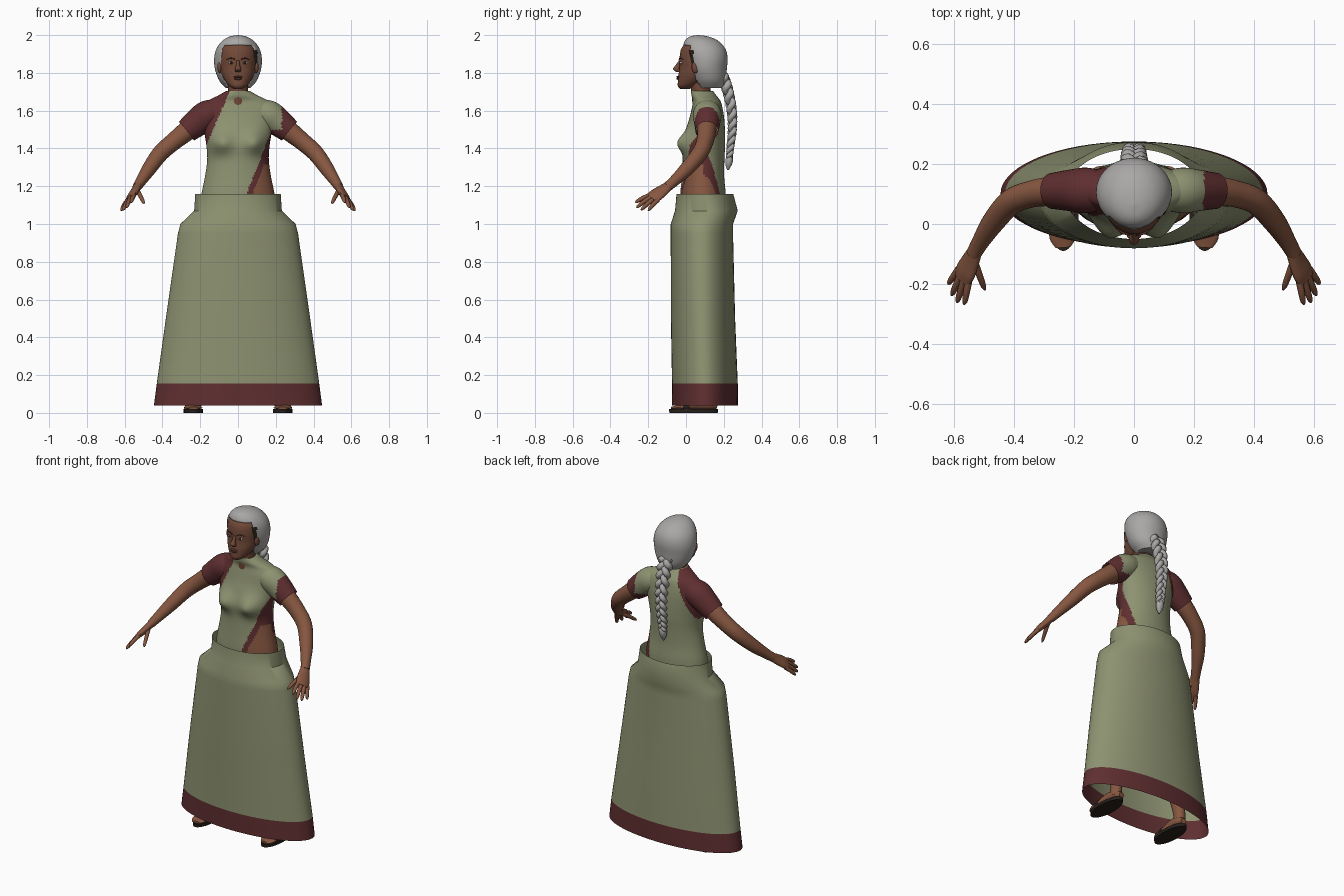
import bpy, bmesh, math
from mathutils import Vector

cube = bpy.data.objects.get("Cube")
if cube:
    bpy.data.objects.remove(cube, do_unlink=True)


def material(name, r, g, b):
    m = bpy.data.materials.new(name)
    m.use_nodes = True
    m.diffuse_color = (r, g, b, 1)
    bsdf = next(n for n in m.node_tree.nodes if n.type == "BSDF_PRINCIPLED")
    bsdf.inputs["Base Color"].default_value = (r, g, b, 1)
    bsdf.inputs["Roughness"].default_value = 0.8
    return m


GREEN = material("sage_cloth", .27, .29, .165)
MAROON = material("maroon_cloth", .115, .028, .03)
SKIN = material("brown_skin", .24, .095, .052)
FACE = material("face_skin", .17, .068, .04)
LIP = material("lip_brown", .11, .038, .028)
HAIR = material("grey_hair", .4, .39, .38)
DARK = material("near_black", .02, .014, .011)
WHITE = material("eye_white", .5, .46, .42)

X, Y, Z = Vector((1, 0, 0)), Vector((0, 1, 0)), Vector((0, 0, 1))


def spline(points, steps):
    """Catmull-Rom interpolation of tuples of any length."""
    pts = [points[0], *points, points[-1]]
    out = []
    for a, b, c, d in zip(pts, pts[1:], pts[2:], pts[3:]):
        for i in range(steps):
            t = i / steps
            out.append(tuple(q + t / 2 * (r - p + t * (2 * p - 5 * q + 4 * r - s + t * (3 * (q - r) + s - p)))
                             for p, q, r, s in zip(a, b, c, d)))
    return out + [points[-1]]


def loft(name, sections, mats, steps=1, n=24, side=X, axis=None, caps=True, paint=None, shape=None, cut=None):
    """Skin elliptical sections (x, y, z, radius along side, other radius)."""
    secs = spline(sections, steps) if steps > 1 else sections
    centers = [Vector(s[:3]) for s in secs]
    bm = bmesh.new()
    rings = []
    for i, s in enumerate(secs):
        t = axis or (centers[min(i + 1, len(secs) - 1)] - centers[max(i - 1, 0)]).normalized()
        u = (side - t * side.dot(t)).normalized()
        v = t.cross(u)
        angles = [math.tau * k / n for k in range(n)]
        pts = [centers[i] + u * s[3] * math.cos(a) + v * s[4] * math.sin(a) for a in angles]
        rings.append([bm.verts.new(shape(p) if shape else p) for p in pts])
    for lo, hi in zip(rings, rings[1:]):
        for k in range(n):
            bm.faces.new((lo[k], lo[k - 1], hi[k - 1], hi[k]))
    if caps:
        bm.faces.new(rings[0])
        bm.faces.new(rings[-1])
    bmesh.ops.recalc_face_normals(bm, faces=bm.faces)
    if cut:
        doomed = [f for f in bm.faces if cut(f.calc_center_median())]
        bmesh.ops.delete(bm, geom=doomed, context="FACES")
    if paint:
        for f in bm.faces:
            f.material_index = paint(f.calc_center_median())
    me = bpy.data.meshes.new(name)
    bm.to_mesh(me)
    bm.free()
    for m in mats:
        me.materials.append(m)
    ob = bpy.data.objects.new(name, me)
    bpy.context.collection.objects.link(ob)
    return ob


def blob(name, center, size, mat):
    """Ellipsoid from stacked sections."""
    x, y, z = center
    rows = [math.pi * (i + .04) / 8.08 for i in range(9)]
    return loft(name, [(x, y, z - size[2] * math.cos(a), size[0] * math.sin(a), size[1] * math.sin(a))
                       for a in rows], [mat], n=16, axis=Z)


# Skirt: open shell with a maroon hem
loft("skirt", [(0, .1, .04, .445, .175), (0, .1, .155, .43, .174), (0, .09, .5, .382, .17),
               (0, .084, .95, .318, .165), (0, .084, 1, .305, .165),
               (0, .108, 1.07, .232, .166), (0, .1, 1.16, .226, .15)],
     [GREEN, MAROON], n=72, axis=Z, caps=False, paint=lambda c: int(c.z < .155))


# Torso: draped cloth, blouse and bare waist coloured by region
def bust(p):
    if p.y < .09:
        for x in (-.09, .09):
            r = ((p.x - x) / .06) ** 2 + ((p.z - 1.43) / .055) ** 2
            p.y -= .045 * math.exp(-r)
    return p


def drape(c):
    front = c.y < .09
    edge = .05 + (c.z - 1.17) * .39 if front else .13 + (c.z - 1.17) * .15
    if c.x > edge and c.z < 1.57:
        return 2 if c.z < 1.32 and c.x > edge + .03 else 1
    if c.x < -.05 - (1.69 - c.z) * .43 and c.z > 1.41:
        return 1
    return 0


loft("torso", [(0, .09, 1.08, .2, .12), (0, .09, 1.16, .193, .12), (0, .09, 1.25, .175, .112),
               (0, .093, 1.34, .163, .11), (0, .095, 1.42, .168, .112), (0, .103, 1.5, .182, .103),
               (0, .11, 1.56, .198, .092), (0, .112, 1.61, .205, .082), (0, .11, 1.65, .165, .073),
               (0, .095, 1.68, .105, .066), (0, .085, 1.705, .062, .058)],
     [GREEN, MAROON, SKIN], steps=7, n=128, axis=Z, paint=drape, shape=bust)

# Neck and head
loft("neck", [(0, .09, 1.62, .06, .055), (0, .08, 1.7, .054, .052), (0, .065, 1.79, .056, .055)],
     [FACE], steps=4, axis=Z)
loft("head", [(0, -.005, 1.715, .022, .025), (0, .005, 1.73, .045, .048), (0, .025, 1.755, .066, .068),
              (0, .045, 1.79, .084, .085), (0, .06, 1.83, .093, .094), (0, .068, 1.88, .098, .102),
              (0, .08, 1.93, .095, .104), (0, .08, 1.97, .06, .07)],
     [FACE], steps=4, n=40, axis=Z)
loft("nose", [(0, -.03, 1.865, .008, .008), (0, -.043, 1.84, .01, .013),
              (0, -.051, 1.82, .017, .018), (0, -.04, 1.806, .014, .014)],
     [FACE], steps=4, n=16, axis=Z)
blob("upper_lip", (0, -.041, 1.779, ), (.024, .01, .006), LIP)
blob("lower_lip", (0, -.039, 1.769), (.02, .011, .007), LIP)

for s, label in ((1, "left"), (-1, "right")):
    blob(label + "_eye", (s * .036, -.024, 1.853), (.015, .009, .007), WHITE)
    blob(label + "_iris", (s * .036, -.029, 1.853), (.007, .006, .007), DARK)
    loft(label + "_eyebrow", [(s * .016, -.036, 1.872, .003, .003), (s * .038, -.029, 1.878, .003, .004),
                              (s * .06, -.014, 1.87, .002, .002)], [LIP], steps=4, n=8, side=Z)
    blob(label + "_ear", (s * .097, .05, 1.83), (.012, .02, .032), FACE)


# Hair cap with an opening for the face and a dark temple patch
def opening(c):
    return (c.z < 1.95 and c.y < .02) or (c.z < 1.8 and c.y < .02 + (1.8 - c.z) * .8)


hair = loft("hair_cap", [(0, .125, 1.72, .065, .07), (0, .12, 1.76, .1, .09), (0, .11, 1.82, .122, .106),
                         (0, .105, 1.88, .126, .115), (0, .095, 1.93, .113, .112), (0, .082, 1.97, .083, .088),
                         (0, .07, 1.992, .045, .05), (0, .065, 2, .004, .004)],
            [HAIR, DARK], steps=5, n=72, axis=Z, cut=opening,
            paint=lambda c: int(c.x > 0 and c.y < .04 and 1.83 < c.z < 1.92))
thick = hair.modifiers.new("thickness", "SOLIDIFY")
thick.thickness = .025
thick.offset = -1

# Braid: three interwoven tapering strands and a loose end
path = spline([(0, .19, 1.79), (0, .22, 1.71), (0, .242, 1.6), (0, .245, 1.5),
               (0, .235, 1.41), (0, .23, 1.35)], 16)
for k in range(3):
    strand = []
    for i, (x, y, z) in enumerate(path):
        f = i / (len(path) - 1)
        a = math.tau * (3.5 * f + k / 3)
        w = 1 - .5 * f
        strand.append((x + .03 * w * math.sin(a), y + .015 * w * math.sin(2 * a), z, .021 * w, .021 * w))
    loft("braid_strand", strand, [HAIR], n=10)
loft("braid_end", [(0, .23, 1.37, .012, .012), (0, .23, 1.345, .023, .02),
                   (0, .225, 1.315, .02, .017), (0, .222, 1.285, .004, .004)], [HAIR], steps=4, n=12)

# Limbs, built once per side
for s, label in ((1, "left"), (-1, "right")):
    def flip(rows):
        return [(s * r[0], *r[1:]) for r in rows]

    loft(label + "_sleeve", flip([(.12, .112, 1.59, .07, .07), (.165, .112, 1.575, .076, .078),
                                  (.215, .112, 1.538, .069, .074), (.272, .11, 1.492, .06, .064)]),
         [GREEN, MAROON], steps=6, n=36, side=Y, caps=False,
         paint=lambda c: int(c.x < .232 - max(0, 1.56 - c.z) * .5 if c.x < 0
                             else c.x > .232 or c.z < 1.5))
    loft(label + "_arm", flip([(.19, .112, 1.555, .05, .055), (.265, .11, 1.497, .05, .053),
                               (.34, .1, 1.437, .045, .047), (.41, .073, 1.375, .043, .044),
                               (.47, .005, 1.293, .038, .038), (.512, -.06, 1.23, .029, .029),
                               (.535, -.1, 1.195, .027, .024)]), [SKIN], steps=5, side=Y)

    # Hand spreads from the index to the little finger
    spread = Vector((s * .5, .75, -.4))
    loft(label + "_palm", flip([(.53, -.09, 1.203, .026, .022), (.545, -.125, 1.177, .036, .02),
                                (.562, -.16, 1.152, .042, .018), (.574, -.185, 1.135, .036, .012)]),
         [SKIN], steps=4, n=20, side=spread)
    fingers = {"index": ((.553, -.2, 1.15), (.566, -.268, 1.113)),
               "middle": ((.568, -.19, 1.14), (.59, -.262, 1.086)),
               "ring": ((.58, -.175, 1.13), (.608, -.238, 1.073)),
               "little": ((.588, -.155, 1.122), (.619, -.2, 1.07)),
               "thumb": ((.532, -.125, 1.175), (.497, -.22, 1.108))}
    for finger, (root, tip) in fingers.items():
        a, b = Vector(root), Vector(tip)
        rows = [(*(a.lerp(b, f) + Z * (.012 * f * (1 - f))), r, r)
                for f, r in ((-.15, .012), (.4, .0115), (.85, .009), (1, .003))]
        loft(f"{label}_{finger}_finger", flip(rows), [SKIN], steps=3, n=10, side=spread)

    # Leg, foot and flat sandal
    loft(label + "_leg", flip([(.235, .12, .04, .033, .036), (.232, .12, .12, .034, .038),
                               (.2, .11, .32, .055, .06), (.17, .1, .52, .055, .06),
                               (.12, .095, .85, .085, .09), (.1, .095, 1.1, .09, .1)]),
         [SKIN], steps=4, axis=Z)
    loft(label + "_foot", flip([(.23, .165, .035, .018, .014), (.232, .13, .045, .034, .03),
                                (.235, .07, .05, .037, .036), (.238, .01, .037, .042, .022),
                                (.238, -.045, .028, .044, .013), (.236, -.078, .025, .025, .007)]),
         [SKIN], steps=4)
    loft(label + "_sandal_sole", flip([(.236, .04, 0, .052, .128), (.236, .04, .02, .052, .13)]),
         [DARK], n=36, axis=Z)
    loft(label + "_sandal_strap", flip([(.238, .02, .033, .047, .032), (.238, -.015, .028, .049, .026)]),
         [DARK], n=24, caps=False)

# Smooth shading with sharp creases kept
bpy.ops.object.select_all(action="DESELECT")
for ob in bpy.context.collection.objects:
    if ob.type == "MESH":
        ob.select_set(True)
        bpy.context.view_layer.objects.active = ob
bpy.ops.object.shade_smooth_by_angle(angle=math.radians(40))
